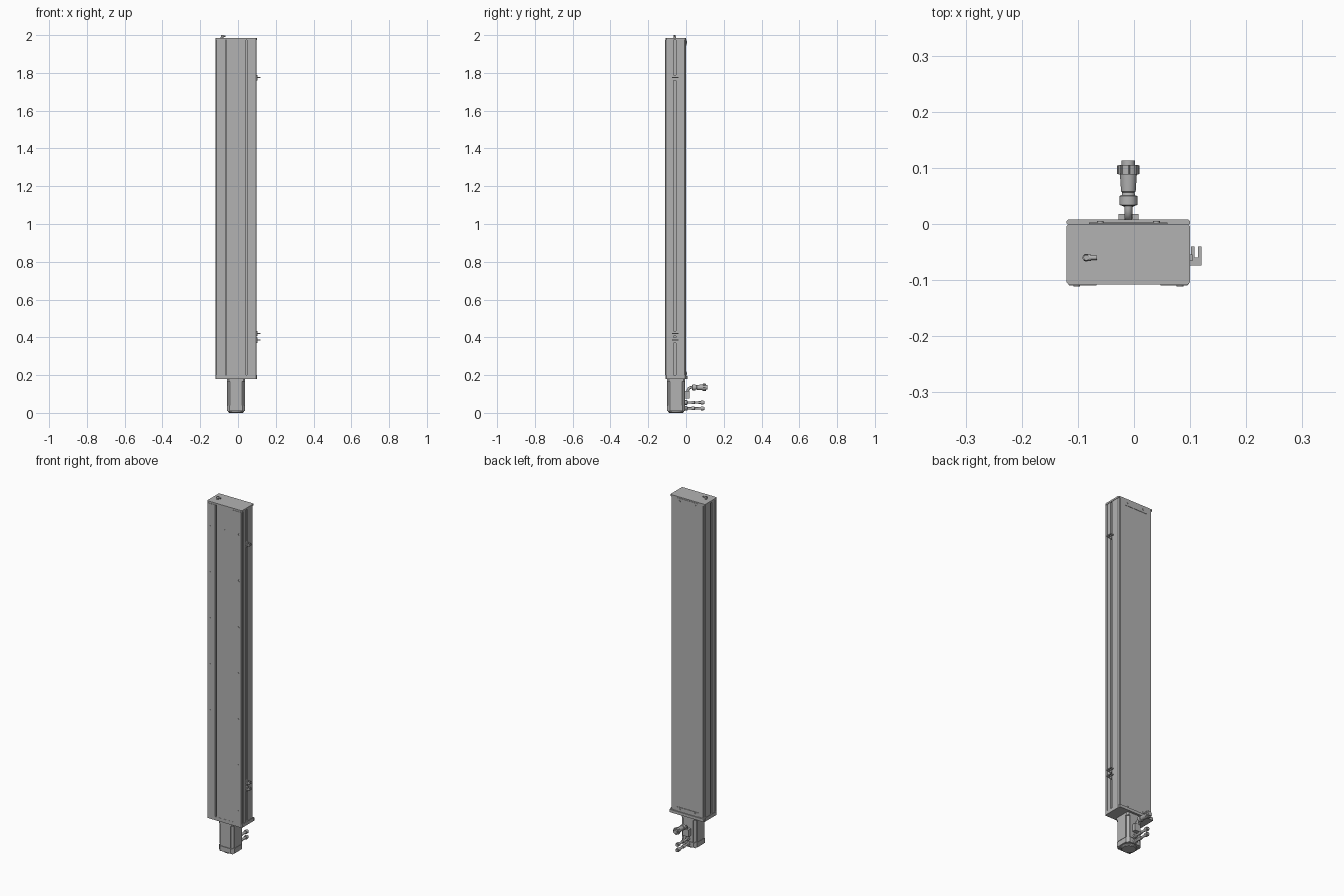
import bpy, bmesh, math
from mathutils import Matrix, Vector

cube = bpy.data.objects.get("Cube")
if cube:
    bpy.data.objects.remove(cube, do_unlink=True)


def material(name, value):
    m = bpy.data.materials.new(name)
    m.use_nodes = True
    col = (value, value, value, 1)
    m.diffuse_color = col
    m.node_tree.nodes["Principled BSDF"].inputs["Base Color"].default_value = col
    return m


GREY = material("aluminium grey", 0.45)
CX = -0.01          # centre line of the actuator
LOW, HIGH = 0.18, 1.985


def finish(name, bm, smooth=False):
    bmesh.ops.recalc_face_normals(bm, faces=bm.faces)
    me = bpy.data.meshes.new(name)
    bm.to_mesh(me)
    bm.free()
    me.materials.append(GREY)
    ob = bpy.data.objects.new(name, me)
    bpy.context.collection.objects.link(ob)
    if smooth:
        bpy.ops.object.select_all(action='DESELECT')
        ob.select_set(True)
        bpy.context.view_layer.objects.active = ob
        bpy.ops.object.shade_smooth_by_angle(angle=math.radians(35))
    return ob


def prism(name, pts, z0, z1):
    """Extrude an xy outline upward."""
    bm = bmesh.new()
    face = bm.faces.new([bm.verts.new((x, y, z0)) for x, y in pts])
    up = bmesh.ops.extrude_face_region(bm, geom=[face])["geom"]
    bmesh.ops.translate(bm, vec=(0, 0, z1 - z0),
                        verts=[v for v in up if isinstance(v, bmesh.types.BMVert)])
    return finish(name, bm)


def box(name, x, y, z):
    return prism(name, [(x[0], y[0]), (x[1], y[0]), (x[1], y[1]), (x[0], y[1])], *z)


def chamfered(x, y, c):
    (a, b), (d, e) = x, y
    return [(a + c, d), (b - c, d), (b, d + c), (b, e - c),
            (b - c, e), (a + c, e), (a, e - c), (a, d + c)]


def turned(name, start, axis, profile, sides=24):
    """Revolve (distance, radius) pairs about an axis from a start point."""
    rot = Vector((0, 0, 1)).rotation_difference(Vector(axis)).to_matrix().to_4x4()
    bm = bmesh.new()
    rings = []
    for d, r in profile:
        rings.append([bm.verts.new((r * math.cos(t), r * math.sin(t), d))
                      for t in (2 * math.pi * i / sides for i in range(sides))])
    for a, b in zip(rings, rings[1:]):
        for i in range(sides):
            j = (i + 1) % sides
            bm.faces.new((a[i], a[j], b[j], b[i]))
    bm.faces.new(rings[0])
    bm.faces.new(rings[-1])
    bm.transform(Matrix.Translation(start) @ rot)
    return finish(name, bm, True)


def tube(name, pts, radius):
    cu = bpy.data.curves.new(name, 'CURVE')
    cu.dimensions = '3D'
    cu.bevel_depth = radius
    cu.bevel_resolution = 4
    cu.use_fill_caps = True
    sp = cu.splines.new('POLY')
    sp.points.add(len(pts) - 1)
    for p, q in zip(sp.points, pts):
        p.co = (*q, 1)
    cu.materials.append(GREY)
    ob = bpy.data.objects.new(name, cu)
    bpy.context.collection.objects.link(ob)


# Extruded body: half outline with front groove and side slots, mirrored
half = [(0.052, -0.107), (0.052, -0.099), (0.057, -0.099), (0.057, -0.11),
        (0.105, -0.11), (0.108, -0.106), (0.108, -0.095), (0.105, -0.095),
        (0.105, -0.09), (0.108, -0.09), (0.108, -0.066), (0.100, -0.066),
        (0.100, -0.054), (0.108, -0.054), (0.108, -0.008), (0.104, -0.003)]
outline = [(CX + x, y) for x, y in half] + [(CX - x, y) for x, y in reversed(half)]
prism("extruded_body", outline, LOW + 0.02, HIGH - 0.01)

# End plates and the thin back strip
for name, z in (("lower_end_plate", (LOW, LOW + 0.02)),
                ("upper_end_plate", (HIGH - 0.01, HIGH))):
    prism(name, chamfered((-0.12, 0.10), (-0.108, 0.0), 0.004), *z)
box("belt_cover", (CX - 0.098, CX + 0.098), (-0.004, 0.0), (LOW + 0.02, HIGH - 0.01))
prism("lower_back_flange", chamfered((-0.12, 0.10), (-0.002, 0.008), 0.003), LOW, LOW + 0.016)
box("lower_clamp_bar", (-0.08, 0.06), (-0.002, 0.003), (LOW + 0.016, LOW + 0.04))
box("upper_clamp_bar", (-0.08, 0.06), (-0.002, 0.002), (1.945, 1.978))
for x in (-0.06, 0.04):
    for z in (LOW + 0.028, 1.962):
        turned("clamp_screw", (x, 0.001, z), (0, 1, 0), [(0, 0.006), (0.004, 0.006)], 12)

# Mounting screws along the front
for i in range(7):
    z = 0.275 + i * 0.2617
    for s in (-1, 1):
        turned("mounting_screw", (CX + s * 0.092, -0.109, z), (0, -1, 0),
               [(0, 0.006), (0.002, 0.006), (0.002, 0.003), (0.0012, 0.003)], 12)
    if i in (0, 6):
        turned("centre_screw", (CX, -0.106, z), (0, -1, 0),
               [(0, 0.004), (0.002, 0.004)], 12)

# Motor: notched housing, mounting face and end cap
m0, m1 = CX - 0.048, CX + 0.048
prism("motor_mount", chamfered((m0, m1), (-0.10, -0.004), 0.01), 0.165, LOW)
h = [(0.032, 0.048), (0.032, 0.043), (0.043, 0.032), (0.048, 0.032)]
ring = []
for k in range(4):
    for x, y in reversed(h):
        for _ in range(k):
            x, y = -y, x
        ring.append((CX + x, y - 0.052))
ring.sort(key=lambda p: math.atan2(p[1] + 0.052, p[0] - CX))
prism("motor_housing", ring, 0.04, 0.165)
prism("motor_end_cap", chamfered((m0, m1), (-0.10, -0.004), 0.014), 0.01, 0.038)
prism("motor_cap_gap", chamfered((m0 + 0.004, m1 - 0.004), (-0.096, -0.008), 0.014), 0.036, 0.042)
turned("motor_round_cover", (CX, -0.052, 0.0), (0, 0, 1),
       [(0, 0.036), (0.004, 0.04), (0.012, 0.04)], 32)
for sx in (-1, 1):
    for sy in (-1, 1):
        turned("motor_bolt", (CX + sx * 0.037, -0.052 + sy * 0.037, 0.006), (0, 0, 1),
               [(0, 0.005), (0.006, 0.005)], 12)

# Power connector on a bent lead
box("terminal_box", (CX - 0.018, CX + 0.018), (-0.006, 0.018), (0.075, 0.115))
arc = [(CX, 0.01 + 0.018 * (1 - math.cos(t)), 0.117 + 0.018 * math.sin(t))
       for t in (math.pi / 2 * i / 6 for i in range(7))]
tube("power_lead", [(CX, 0.01, 0.11)] + arc + [(CX, 0.04, 0.135)], 0.007)
turned("power_connector", (CX, 0.032, 0.135), (0, 1, 0),
       [(0, 0.010), (0.002, 0.016), (0.018, 0.016), (0.019, 0.012), (0.024, 0.011),
        (0.026, 0.013), (0.056, 0.015), (0.056, 0.018), (0.073, 0.018),
        (0.073, 0.012), (0.081, 0.012)])
for i in range(8):
    t = math.pi / 4 * i
    turned("connector_grip", (CX + 0.017 * math.cos(t), 0.089, 0.135 + 0.017 * math.sin(t)),
           (0, 1, 0), [(0, 0.003), (0.015, 0.003)], 8)

# Two slimmer signal connectors
for z in (0.055, 0.024):
    turned("signal_connector", (CX, -0.006, z), (0, 1, 0),
           [(0, 0.012), (0.012, 0.012), (0.014, 0.006), (0.036, 0.006), (0.036, 0.009),
            (0.052, 0.009), (0.053, 0.006), (0.085, 0.007), (0.085, 0.011),
            (0.099, 0.011), (0.099, 0.008), (0.105, 0.008)])

# Sensor clips in the left side slot
for z in (0.385, 0.42, 1.775):
    box("sensor_base", (0.09, 0.104), (-0.066, -0.054), (z - 0.014, z + 0.014))
    box("sensor_bridge", (0.10, 0.120), (-0.074, -0.060), (z - 0.003, z + 0.003))
    for x in (0.102, 0.114):
        box("sensor_prong", (x, x + 0.006), (-0.061, -0.040), (z - 0.003, z + 0.003))

# Air fitting on the top plate
turned("fitting_stem", (-0.085, -0.06, HIGH - 0.001), (0, 0, 1),
       [(0, 0.007), (0.006, 0.007), (0.006, 0.005), (0.016, 0.005)], 12)
turned("fitting_nozzle", (-0.089, -0.06, HIGH + 0.009), (1, 0, 0),
       [(0, 0.006), (0.012, 0.006), (0.012, 0.004), (0.023, 0.004)], 12)
